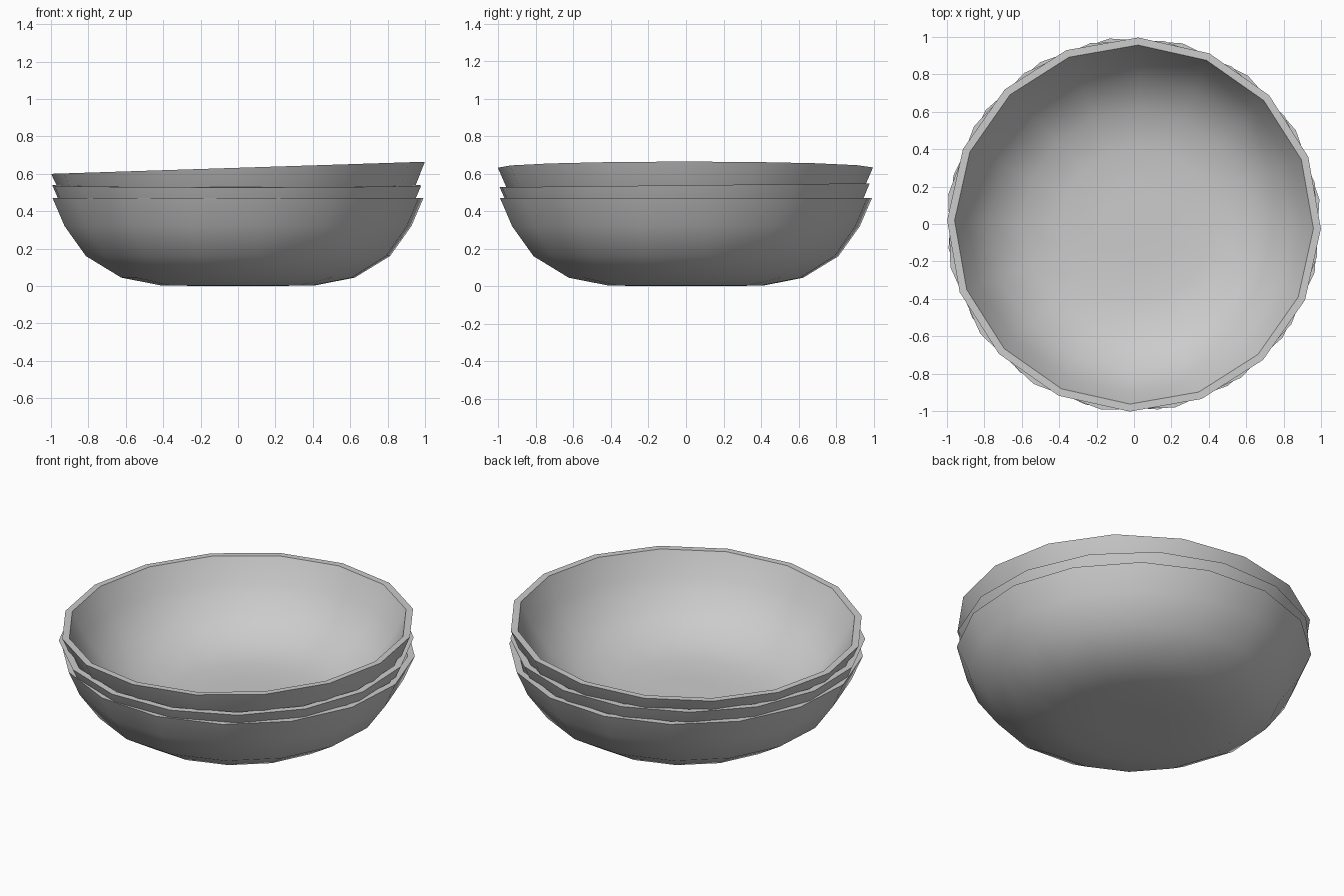
import bpy
import math
from mathutils import Matrix

cube = bpy.data.objects.get("Cube")
if cube:
    bpy.data.objects.remove(cube, do_unlink=True)

SIDES = 16
RIM = 0.47

# Light grey glaze
grey = bpy.data.materials.new("light_grey")
grey.use_nodes = True
colour = (0.6, 0.6, 0.6, 1)
grey.diffuse_color = colour
grey.node_tree.nodes["Principled BSDF"].inputs["Base Color"].default_value = colour

# (radius, height) from the outer base, over the rim, to the inner floor
PROFILE = [(0.2, 0), (0.42, 0.004), (0.63, 0.045), (0.82, 0.16), (0.935, 0.32),
           (1.0, RIM), (0.96, RIM), (0.895, 0.335), (0.785, 0.187),
           (0.61, 0.08), (0.41, 0.04), (0.2, 0.036)]


def make_bowl(name, centre, spin, tilt_x=0, tilt_y=0):
    """Revolved shell whose origin is the centre of its rim."""
    verts = []
    for r, z in PROFILE:
        for i in range(SIDES):
            a = math.tau * i / SIDES
            verts.append((r * math.cos(a), r * math.sin(a), z - RIM))
    faces = []
    for k in range(len(PROFILE) - 1):
        for i in range(SIDES):
            j = (i + 1) % SIDES
            a, b = k * SIDES, (k + 1) * SIDES
            faces.append((a + i, a + j, b + j, b + i))
    # Flat discs close the underside and the floor
    last = (len(PROFILE) - 1) * SIDES
    faces.append(tuple(reversed(range(SIDES))))
    faces.append(tuple(range(last, last + SIDES)))

    mesh = bpy.data.meshes.new(name)
    mesh.from_pydata(verts, [], faces)
    mesh.materials.append(grey)
    bowl = bpy.data.objects.new(name, mesh)
    bpy.context.collection.objects.link(bowl)
    bowl.matrix_world = (Matrix.Translation(centre)
                         @ Matrix.Rotation(math.radians(tilt_x), 4, "X")
                         @ Matrix.Rotation(math.radians(tilt_y), 4, "Y")
                         @ Matrix.Rotation(math.radians(spin), 4, "Z"))

    # Smooth walls, crisp rim
    bpy.ops.object.select_all(action="DESELECT")
    bowl.select_set(True)
    bpy.context.view_layer.objects.active = bowl
    bpy.ops.object.shade_smooth_by_angle(angle=math.radians(40))


# Stack of three nested bowls
make_bowl("bottom_bowl", (0, 0, RIM), 7.5)
make_bowl("middle_bowl", (-0.007, -0.007, 0.538), 13, tilt_x=0.6)
make_bowl("top_bowl", (0, -0.003, 0.632), -1.3, tilt_y=-1.85)
